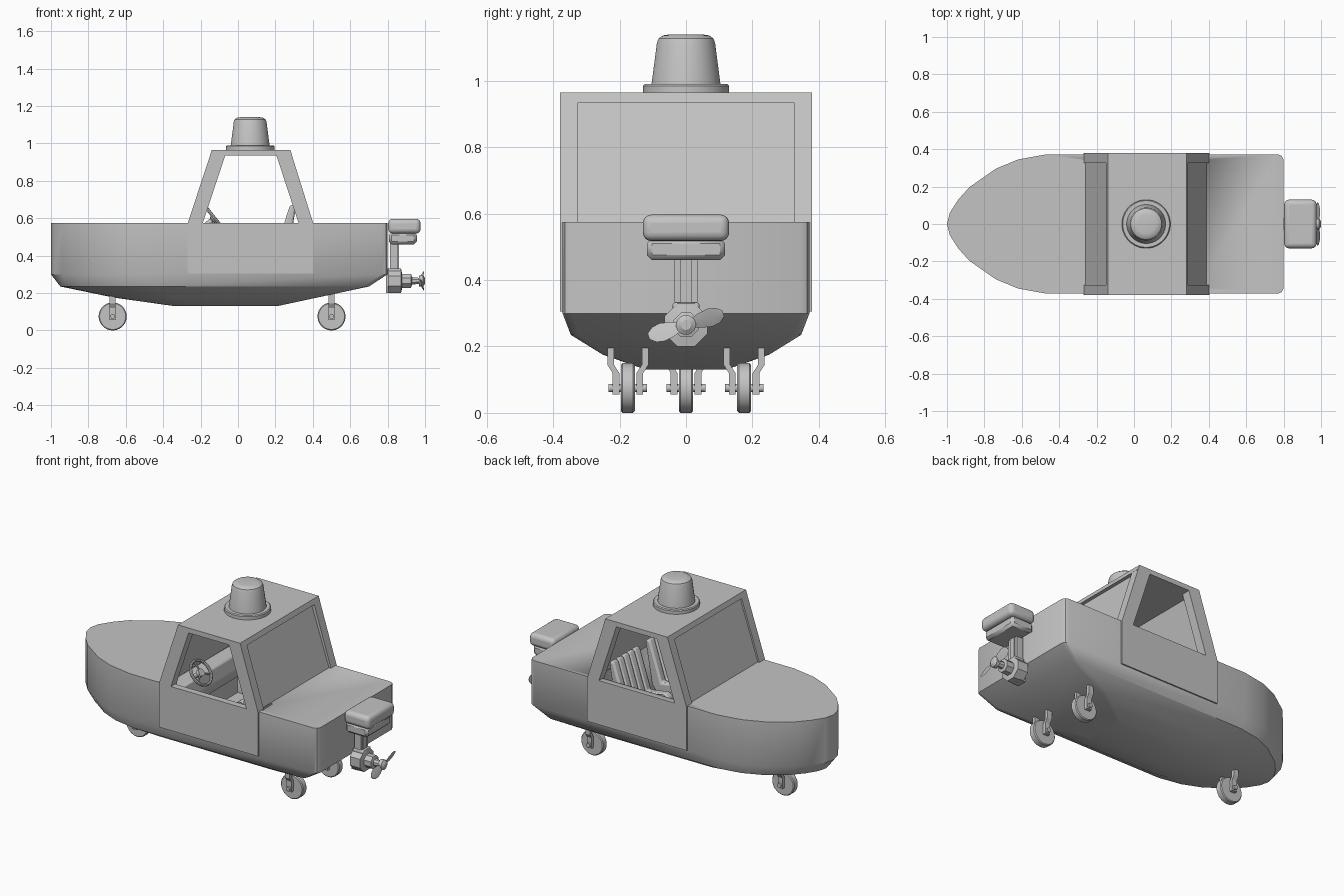
import bpy, bmesh, math
from mathutils import Matrix, Vector

if "Cube" in bpy.data.objects:
    bpy.data.objects.remove(bpy.data.objects["Cube"])

GREY = bpy.data.materials.new("plain grey")
GREY.use_nodes = True
GREY.diffuse_color = (0.55, 0.55, 0.55, 1)
GREY.node_tree.nodes["Principled BSDF"].inputs["Base Color"].default_value = (0.55, 0.55, 0.55, 1)


def finish(name, bm, bevel=0, segments=2):
    bmesh.ops.recalc_face_normals(bm, faces=bm.faces)
    mesh = bpy.data.meshes.new(name)
    bm.to_mesh(mesh)
    bm.free()
    mesh.materials.append(GREY)
    ob = bpy.data.objects.new(name, mesh)
    bpy.context.collection.objects.link(ob)
    if bevel:
        mod = ob.modifiers.new("bevel", "BEVEL")
        mod.width, mod.segments = bevel, segments
    bpy.ops.object.select_all(action="DESELECT")
    ob.select_set(True)
    bpy.context.view_layer.objects.active = ob
    bpy.ops.object.shade_smooth_by_angle(angle=math.radians(32))
    return ob


def loft(name, rings, **kw):
    """Skin a list of equal point rings and cap both ends."""
    bm = bmesh.new()
    loops = [[bm.verts.new(p) for p in ring] for ring in rings]
    n = len(loops[0])
    for a, b in zip(loops, loops[1:]):
        for i in range(n):
            j = (i + 1) % n
            bm.faces.new((a[i], a[j], b[j], b[i]))
    bm.faces.new(loops[0])
    bm.faces.new(loops[-1])
    return finish(name, bm, **kw)


def prism(name, profile, y0, y1, **kw):
    return loft(name, [[(x, y, z) for x, z in profile] for y in (y0, y1)], **kw)


def box(name, x0, x1, y0, y1, z0, z1, **kw):
    return prism(name, [(x0, z0), (x1, z0), (x1, z1), (x0, z1)], y0, y1, **kw)


def turned(name, profile, center, axis, sides=32):
    """Stack circles (radius, distance) along an axis."""
    turn = Vector((0, 0, 1)).rotation_difference(Vector(axis)).to_matrix()
    angles = [2 * math.pi * (i + 0.5) / sides for i in range(sides)]
    return loft(name, [[Vector(center) + turn @ Vector((r * math.cos(a), r * math.sin(a), d))
                        for a in angles] for r, d in profile])


# Hull: one plan outline, shrunk ring by ring towards the keel
half = [(-0.985, 0.06), (-0.94, 0.13), (-0.88, 0.197), (-0.74, 0.295), (-0.62, 0.345),
        (-0.47, 0.372), (0.77, 0.372), (0.79, 0.364), (0.8, 0.345)]
outline = [(-1, 0)] + half + [(x, -y) for x, y in reversed(half)]
levels = [(0.575, -1, 0.8, 0.372), (0.30, -1, 0.8, 0.372), (0.235, -0.95, 0.7, 0.347),
          (0.175, -0.66, 0.42, 0.25), (0.13, -0.34, 0.21, 0.12)]
hull = loft("hull", [[(x0 + (x + 1) / 1.8 * (x1 - x0), y * w / 0.372, z) for x, y in outline]
                     for z, x0, x1, w in levels])

# Open cockpit
cutter = box("cockpit_cutter", -0.24, 0.35, -0.34, 0.34, 0.25, 0.7)
cutter.hide_render = True
cut = hull.modifiers.new("cockpit", "BOOLEAN")
cut.operation, cut.object, cut.solver = "DIFFERENCE", cutter, "EXACT"
bpy.context.view_layer.objects.active = hull
bpy.ops.object.modifier_apply(modifier="cockpit")
bpy.data.objects.remove(cutter)

# Cabin: roof, recessed screens, pillars and doors
prism("roof", [(-0.15, 0.935), (0.29, 0.935), (0.28, 0.965), (-0.14, 0.965)], -0.38, 0.38)
prism("windscreen", [(-0.26, 0.57), (-0.235, 0.57), (-0.112, 0.94), (-0.137, 0.94)], -0.335, 0.335)
prism("rear_screen", [(0.39, 0.57), (0.365, 0.57), (0.242, 0.94), (0.267, 0.94)], -0.335, 0.335)
for side, tag in ((1, "left"), (-1, "right")):
    inner, outer = side * 0.325, side * 0.38
    prism("front_pillar_" + tag, [(-0.27, 0.57), (-0.19, 0.57), (-0.068, 0.937), (-0.14, 0.964)],
          inner, outer)
    prism("rear_pillar_" + tag, [(0.403, 0.57), (0.325, 0.57), (0.205, 0.937), (0.28, 0.964)],
          inner, outer)
    box("door_" + tag, -0.27, 0.403, side * 0.371, outer, 0.305, 0.575)

# Roof beacon
turned("beacon_base", [(0.13, 0.965), (0.13, 0.985), (0.125, 0.99)], (0.065, 0, 0), (0, 0, 1))
turned("beacon_lamp", [(0.105, 0.985), (0.088, 1.115), (0.083, 1.128), (0.07, 1.137),
                       (0.05, 1.14)], (0.065, 0, 0), (0, 0, 1))

# Dashboard and steering wheel
prism("dashboard", [(-0.24, 0.4), (-0.17, 0.4), (-0.13, 0.48), (-0.15, 0.56), (-0.24, 0.57)],
      -0.335, 0.335, bevel=0.008)
wheel_at = Vector((-0.125, -0.18, 0.60))
wheel_axis = Vector((0.78, 0, 0.62))
bpy.ops.mesh.primitive_torus_add(location=wheel_at, major_radius=0.075, minor_radius=0.009,
                                 major_segments=28, minor_segments=8,
                                 rotation=wheel_axis.to_track_quat("Z", "Y").to_euler())
rim = bpy.context.object
rim.name = "steering_wheel_rim"
rim.data.materials.append(GREY)
bpy.ops.object.shade_smooth_by_angle(angle=math.radians(40))
turned("steering_column", [(0.014, -0.13), (0.014, -0.02), (0.022, -0.015), (0.022, 0.006)],
       wheel_at, wheel_axis, 16)
for k in range(3):
    spoke = Matrix.Rotation(math.pi / 2 + k * 2 * math.pi / 3, 3, wheel_axis) @ Vector((0, 1, 0))
    turned("steering_spoke", [(0.006, 0), (0.006, 0.075)], wheel_at, spoke, 8)

# Two ribbed seats
seat_side = [(0.05, 0.37), (0.05, 0.43), (0.08, 0.45), (0.2, 0.43), (0.275, 0.66), (0.29, 0.675),
             (0.31, 0.66), (0.265, 0.40), (0.24, 0.37)]
for side, tag in ((1, "left"), (-1, "right")):
    for k in range(5):
        mid = side * 0.175 + (k - 2) * 0.052
        prism("seat_rib_" + tag, seat_side, mid - 0.026, mid + 0.026, bevel=0.011)
    box("seat_base_" + tag, 0.08, 0.25, side * 0.175 - 0.12, side * 0.175 + 0.12, 0.25, 0.39)

# Outboard motor
box("motor_cowl", 0.803, 0.976, -0.13, 0.13, 0.518, 0.597, bevel=0.025, segments=4)
box("motor_cowl_lower", 0.807, 0.956, -0.118, 0.118, 0.46, 0.525, bevel=0.015, segments=1)
box("motor_leg", 0.825, 0.86, -0.018, 0.018, 0.31, 0.47)
for side in (1, -1):
    box("motor_strut", 0.812, 0.855, side * 0.016, side * 0.034, 0.32, 0.47)
box("motor_collar", 0.805, 0.873, -0.04, 0.04, 0.31, 0.332, bevel=0.006)
box("motor_bracket", 0.79, 0.83, -0.03, 0.03, 0.2, 0.33)
turned("gear_housing", [(0.07, 0.803), (0.07, 0.872), (0.04, 0.878), (0.04, 0.925), (0.022, 0.93),
                        (0.014, 0.995)], (0, 0, 0.265), (1, 0, 0), 8)
turned("propeller_hub", [(0.03, 0.967), (0.03, 0.99), (0.015, 1.0)], (0, 0, 0.265), (1, 0, 0), 16)

# Two twisted propeller blades
for side in (1, -1):
    sections = []
    for r, w in ((0.015, 0.014), (0.045, 0.025), (0.075, 0.031), (0.1, 0.026), (0.118, 0.01)):
        tip = []
        for chord, thick in ((-w, 0), (0, 0.003), (w, 0), (0, -0.003)):
            y, z = r, chord * 0.9
            tilt = math.radians(17)
            tip.append((0.984 + thick + chord * 0.35,
                        side * (y * math.cos(tilt) - z * math.sin(tilt)),
                        0.265 + side * (y * math.sin(tilt) + z * math.cos(tilt))))
        sections.append(tip)
    loft("propeller_blade", sections)

# Three castor wheels with cranked forks
for tag, x, y in (("front", -0.67, 0), ("rear_left", 0.5, 0.175), ("rear_right", 0.5, -0.175)):
    turned("tyre_" + tag, [(0.07, -0.021), (0.075, -0.016), (0.075, 0.016), (0.07, 0.021)],
           (x, y, 0.075), (0, 1, 0))
    turned("axle_" + tag, [(0.013, -0.058), (0.013, 0.058)], (x, y, 0.075), (0, 1, 0), 12)
    for side in (1, -1):
        rings = []
        for z, off in ((0.195, 0.052), (0.145, 0.052), (0.12, 0.036), (0.055, 0.036)):
            mid = y + side * off
            rings.append([(x + dx, mid + dy, z) for dx, dy in
                          ((-0.016, -0.01), (0.016, -0.01), (0.016, 0.01), (-0.016, 0.01))])
        loft("fork_" + tag, rings)
